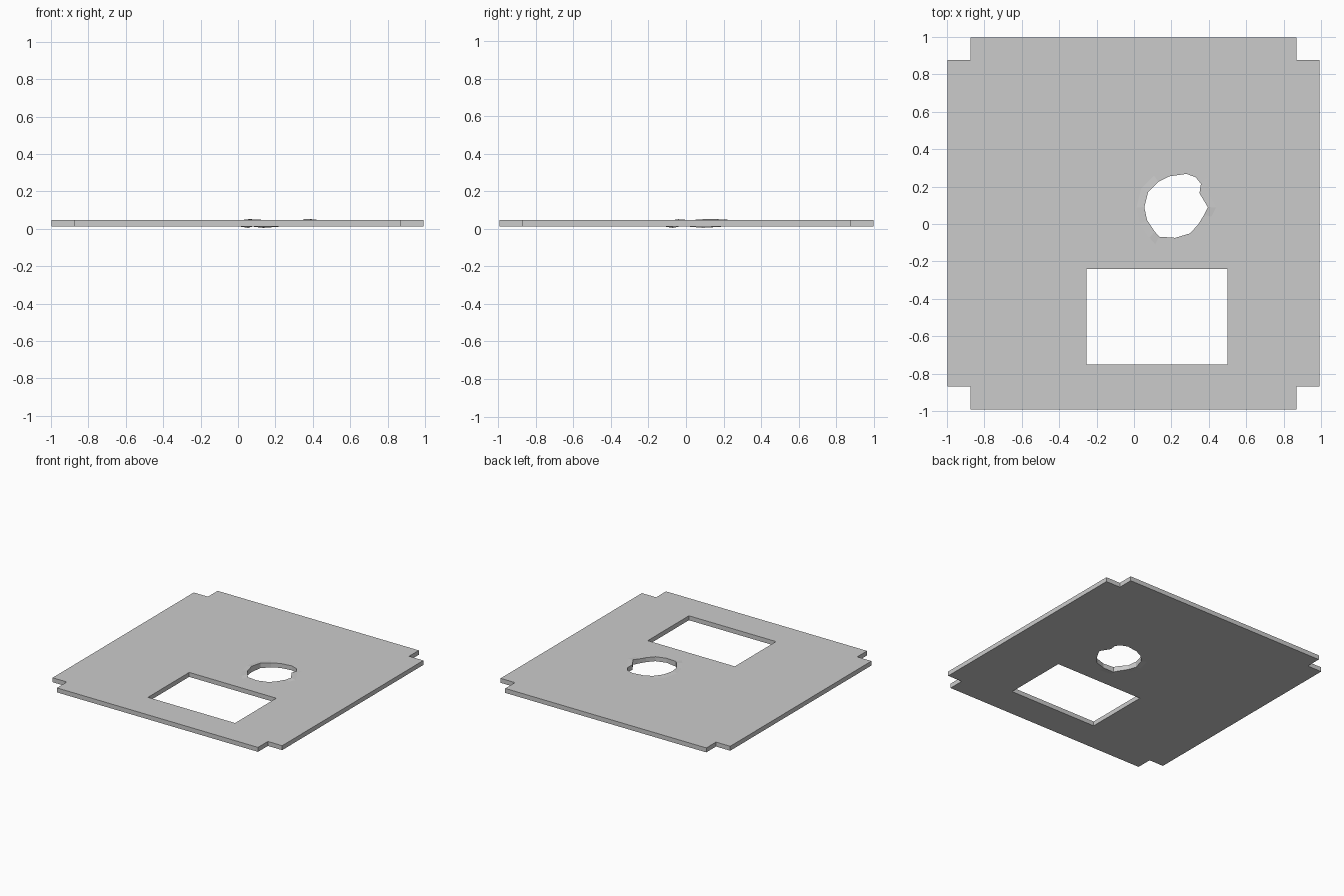
import bpy, bmesh
from mathutils import Vector

if "Cube" in bpy.data.objects:
    bpy.data.objects.remove(bpy.data.objects["Cube"])

BOTTOM, TOP = 0.011, 0.046

# Plate outline with notched corners
outline = [(-0.875, -0.992), (0.868, -0.992), (0.868, -0.87), (0.992, -0.87),
           (0.992, 0.878), (0.868, 0.878), (0.868, 0.998), (-0.875, 0.998),
           (-0.875, 0.878), (-0.998, 0.878), (-0.998, -0.87), (-0.875, -0.87)]
# Rectangular window
window = [(-0.255, -0.75), (0.5, -0.75), (0.5, -0.24), (-0.255, -0.24)]
# Rough round hole
hole = [(0.395, 0.09), (0.35, 0.165), (0.358, 0.215), (0.33, 0.25),
        (0.28, 0.268), (0.19, 0.255), (0.13, 0.225), (0.075, 0.17),
        (0.055, 0.09), (0.07, 0.02), (0.11, -0.04), (0.135, -0.068),
        (0.22, -0.074), (0.30, -0.05), (0.345, 0.0), (0.375, 0.05)]
centre = Vector((0.22, 0.095))
collar = [tuple(centre + (Vector(p) - centre) * 1.25) for p in hole]

bm = bmesh.new()


def loop(points):
    verts = [bm.verts.new((x, y, BOTTOM)) for x, y in points]
    edges = [bm.edges.new((verts[i - 1], v)) for i, v in enumerate(verts)]
    return verts, edges


# Flat sheet around the openings
_, e1 = loop(outline)
_, e2 = loop(window)
ring, e3 = loop(collar)
bmesh.ops.triangle_fill(bm, use_beauty=True, use_dissolve=False,
                        edges=e1 + e2 + e3, normal=(0, 0, 1))

# Collar joining the sheet to the rough hole
rim, _ = loop(hole)
for i in range(len(rim)):
    bm.faces.new((ring[i - 1], ring[i], rim[i], rim[i - 1]))

# Thickness
result = bmesh.ops.extrude_face_region(bm, geom=bm.faces[:], use_keep_orig=True)
upper = [g for g in result["geom"] if isinstance(g, bmesh.types.BMVert)]
for v in upper:
    v.co.z = TOP

# Slight burrs on the hole rim
for i, p in enumerate(hole):
    for v in bm.verts:
        if (v.co.xy - Vector(p)).length < 1e-5:
            if v.co.z > 0.03 and i in (0, 1, 7, 8, 10):
                v.co.z += 0.005
            elif v.co.z < 0.03 and i in (8, 11):
                v.co.z -= 0.006

bmesh.ops.recalc_face_normals(bm, faces=bm.faces[:])
mesh = bpy.data.meshes.new("notched_plate")
bm.to_mesh(mesh)
bm.free()
plate = bpy.data.objects.new("notched_plate", mesh)
bpy.context.collection.objects.link(plate)
